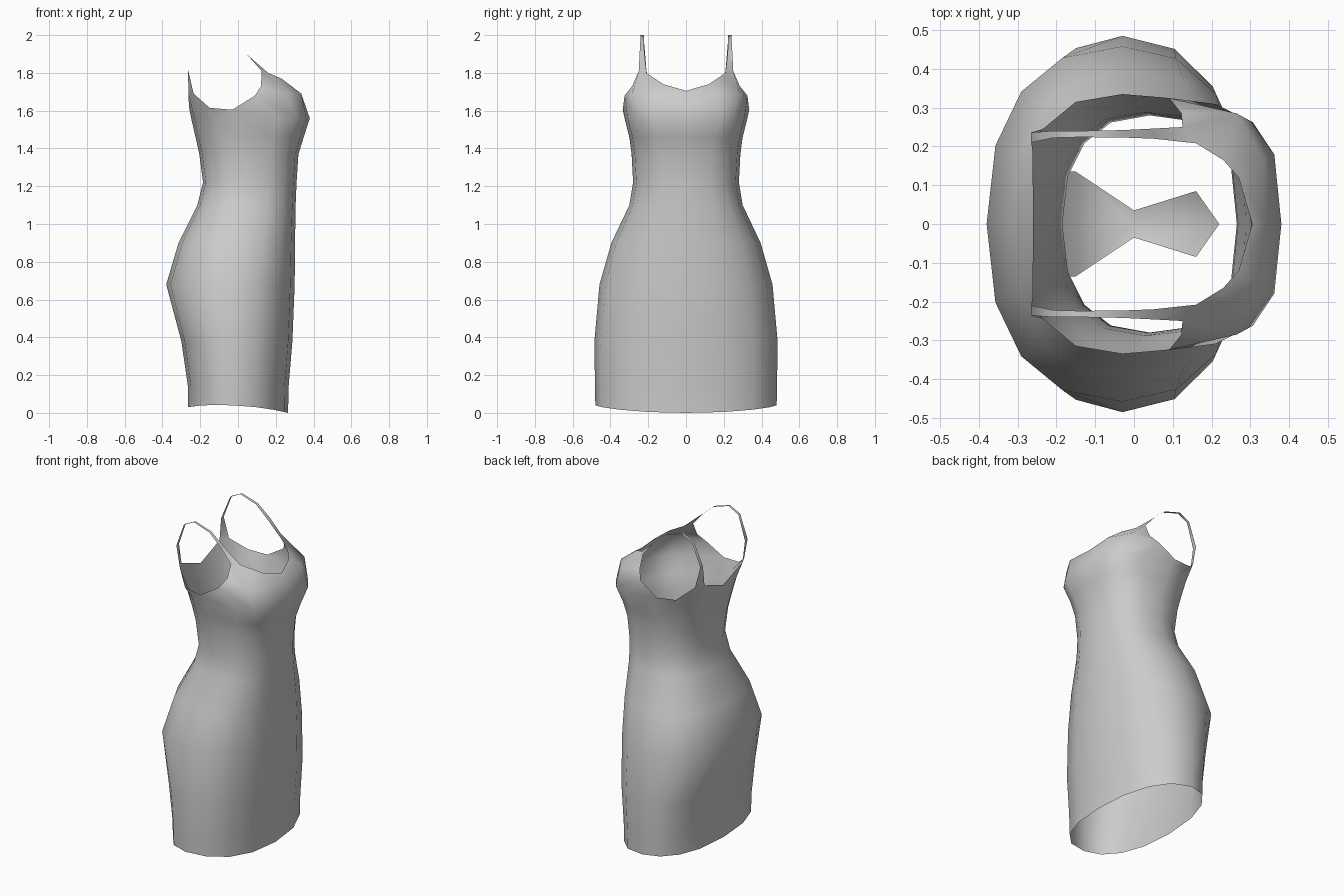
import bpy, bmesh, math

if "Cube" in bpy.data.objects:
    bpy.data.objects.remove(bpy.data.objects["Cube"])

cloth = bpy.data.materials.new("grey_cloth")
cloth.diffuse_color = (0.6, 0.6, 0.6, 1)
cloth.use_nodes = True
cloth.node_tree.nodes["Principled BSDF"].inputs["Base Color"].default_value = cloth.diffuse_color


def make_object(name, bm):
    """Finish a half mesh (y >= 0): mirror it, smooth it and give it the cloth."""
    bmesh.ops.recalc_face_normals(bm, faces=bm.faces)
    mesh = bpy.data.meshes.new(name)
    bm.to_mesh(mesh)
    bm.free()
    obj = bpy.data.objects.new(name, mesh)
    bpy.context.collection.objects.link(obj)
    mesh.materials.append(cloth)
    for p in mesh.polygons:
        p.use_smooth = True
    mirror = obj.modifiers.new("mirror", 'MIRROR')
    mirror.use_axis = (False, True, False)
    mirror.use_clip = True
    return obj


def bridge(bm, a, b):
    for i in range(len(a) - 1):
        bm.faces.new((a[i], a[i + 1], b[i + 1], b[i]))


def power(v, p):
    return math.copysign(abs(v) ** p, v)


# Skirt and bodice rings: z, back x, front x, half width, widest x, front squareness
RINGS = [
    (0.02, -0.265, 0.265, 0.48, -0.03, 0.9),
    (0.14, -0.265, 0.268, 0.482, -0.03, 0.9),
    (0.38, -0.30, 0.288, 0.485, -0.03, 0.9),
    (0.68, -0.38, 0.30, 0.458, -0.03, 0.9),
    (0.90, -0.315, 0.302, 0.395, -0.01, 0.85),
    (1.10, -0.215, 0.305, 0.30, 0.03, 0.8),
    (1.22, -0.185, 0.31, 0.28, 0.04, 0.8),
    (1.37, -0.205, 0.32, 0.288, 0.03, 0.75),
    (1.46, -0.225, 0.348, 0.30, 0.01, 0.7),
    (1.56, -0.248, 0.38, 0.325, 0.0, 0.62),
]
COLS = 8  # columns from front centre to back centre

bm = bmesh.new()
rows = []
for k, (z, xb, xf, w, xc, pf) in enumerate(RINGS):
    row = []
    for j in range(COLS + 1):
        t = math.pi * j / COLS
        c, s = math.cos(t), max(math.sin(t), 0.0)
        if j == COLS:
            s = 0.0
        front = j < COLS / 2
        p = pf if front else 0.85
        x = xc + power(c, p) * ((xf - xc) if front else (xc - xb))
        if j == COLS // 2:
            x = xc
        # the hem rises at the sides
        dz = (-0.015 * c + 0.025 * s * s - 0.005) if k == 0 else 0
        row.append(bm.verts.new((x, w * power(s, p), z + dz)))
    rows.append(row)

# Upper row: bust top, armhole edge and back neckline
upper = [bm.verts.new(p) for p in (
    (0.34, 0, 1.675), (0.335, 0.17, 1.69), (0.265, 0.285, 1.69),
    (0.09, 0.325, 1.68), (-0.03, 0.335, 1.605), (-0.15, 0.315, 1.615),
    (-0.235, 0.245, 1.69), (-0.262, 0.19, 1.69), (-0.26, 0, 1.62))]
rows.append(upper)
for a, b in zip(rows, rows[1:]):
    bridge(bm, a, b)

# Front neckline and shoulder panel
neck = [bm.verts.new(p) for p in (
    (0.305, 0, 1.705), (0.27, 0.12, 1.74), (0.23, 0.165, 1.77),
    (0.16, 0.208, 1.80), (0.125, 0.25, 1.81), (0.122, 0.285, 1.73))]
bridge(bm, upper[:3], neck[:3])
bm.faces.new((upper[2], neck[3], neck[2]))
bm.faces.new((upper[2], neck[5], neck[4], neck[3]))
bm.faces.new((upper[2], upper[3], neck[5]))

# Shoulder strap, a ribbon from front panel to back: x, z, inner y, outer y
STRAP = [(0.05, 1.895, 0.22, 0.246), (-0.03, 1.965, 0.223, 0.242),
         (-0.14, 2.0, 0.224, 0.24), (-0.21, 1.965, 0.222, 0.24),
         (-0.265, 1.82, 0.21, 0.236)]
prev = (neck[3], neck[4])
for x, z, yi, yo in STRAP:
    cur = (bm.verts.new((x, yi, z)), bm.verts.new((x, yo, z)))
    bridge(bm, prev, cur)
    prev = cur
bridge(bm, prev, (upper[7], upper[6]))
make_object("dress", bm)

# Inner gusset: narrow in the middle, widening to front and back
bm = bmesh.new()
GUSSET = [(0.22, 0.16, 0.085, 0.76), (0.0, 0.0, 0.035, 0.56),
          (-0.15, -0.15, 0.135, 0.62), (-0.24, -0.24, 0.135, 0.74)]
mid = [bm.verts.new((xm, 0, z)) for xm, xs, y, z in GUSSET]
edge = [bm.verts.new((xs, y, z)) for xm, xs, y, z in GUSSET]
bridge(bm, mid, edge)
make_object("inner_gusset", bm)
